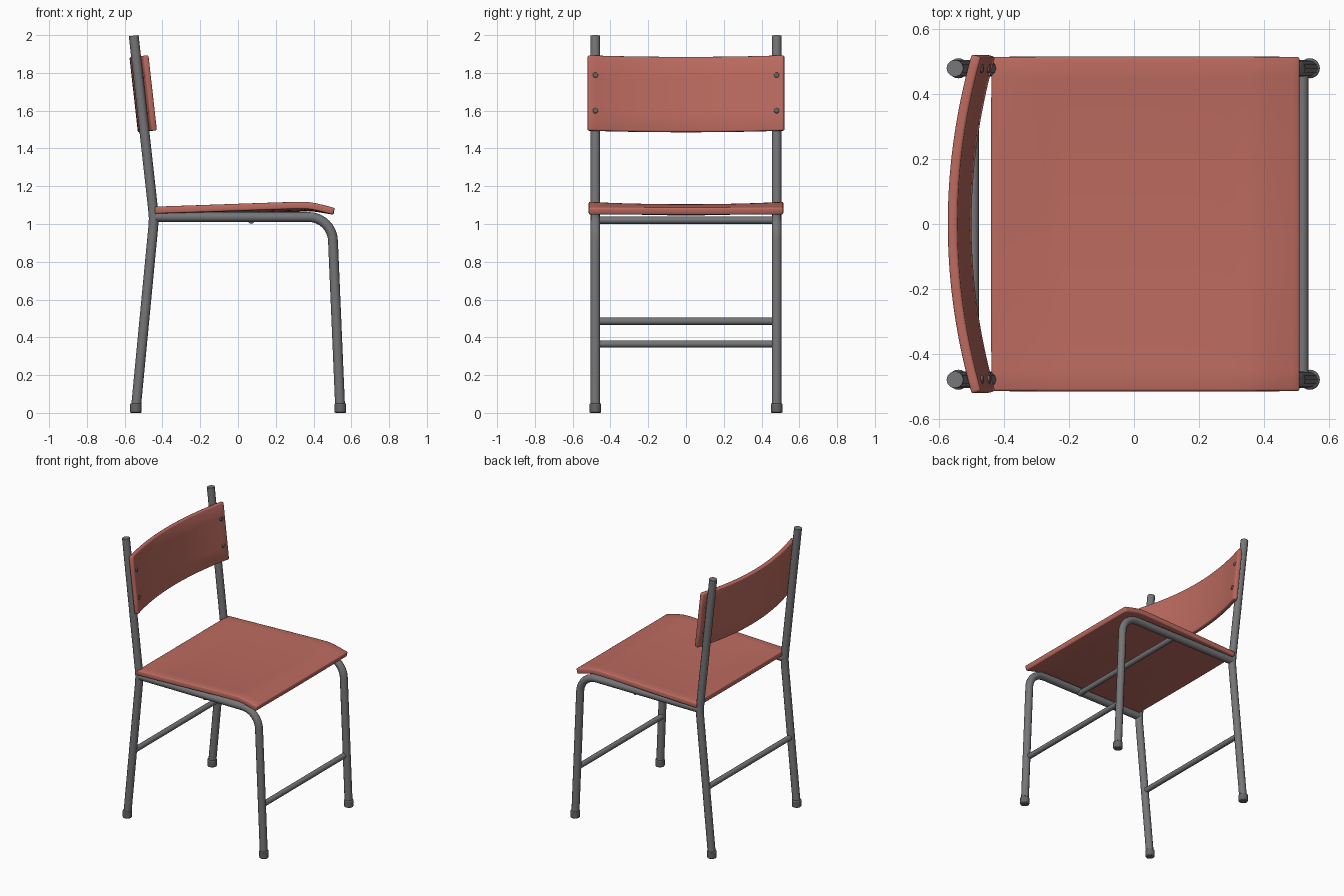
import bpy, bmesh, math
from mathutils import Vector

cube = bpy.data.objects.get("Cube")
if cube:
    bpy.data.objects.remove(cube, do_unlink=True)


def material(name, rgb):
    m = bpy.data.materials.new(name)
    m.use_nodes = True
    m.diffuse_color = (*rgb, 1)
    m.node_tree.nodes["Principled BSDF"].inputs["Base Color"].default_value = (*rgb, 1)
    return m


RED = material("terracotta red", (0.50, 0.145, 0.115))
GREY = material("steel grey", (0.18, 0.18, 0.19))
DARK = material("dark grey", (0.13, 0.13, 0.138))


def activate(obj):
    bpy.ops.object.select_all(action='DESELECT')
    obj.select_set(True)
    bpy.context.view_layer.objects.active = obj


def smooth(obj, angle=40):
    activate(obj)
    bpy.ops.object.shade_smooth_by_angle(angle=math.radians(angle))


def tube(name, points, radius):
    """Round steel tube along a path."""
    curve = bpy.data.curves.new(name, 'CURVE')
    curve.dimensions = '3D'
    curve.bevel_depth = radius
    curve.bevel_resolution = 4
    curve.use_fill_caps = True
    spline = curve.splines.new('POLY')
    spline.points.add(len(points) - 1)
    for p, co in zip(spline.points, points):
        p.co = (*co, 1)
    curve.materials.append(GREY)
    obj = bpy.data.objects.new(name, curve)
    bpy.context.collection.objects.link(obj)
    activate(obj)
    bpy.ops.object.convert(target='MESH')
    smooth(bpy.context.object)


def cylinder(name, a, b, radius, mat, bevel):
    """Short rounded cylinder from a to b."""
    a, b = Vector(a), Vector(b)
    bpy.ops.mesh.primitive_cylinder_add(vertices=20, radius=radius, depth=(b - a).length,
                                        location=(a + b) / 2)
    obj = bpy.context.object
    obj.name = name
    obj.rotation_euler = (b - a).to_track_quat('Z', 'Y').to_euler()
    obj.data.materials.append(mat)
    mod = obj.modifiers.new("edge", 'BEVEL')
    mod.width, mod.segments = bevel, 2
    smooth(obj)


def board(name, shape, nu, nv, thickness):
    """Bent plywood sheet: shape maps u, v in -1..1 to a point on its face."""
    bm = bmesh.new()
    bmesh.ops.create_grid(bm, x_segments=nu, y_segments=nv, size=1)
    for v in bm.verts:
        v.co = shape(v.co.x, v.co.y)
    mesh = bpy.data.meshes.new(name)
    bm.to_mesh(mesh)
    bm.free()
    mesh.materials.append(RED)
    obj = bpy.data.objects.new(name, mesh)
    bpy.context.collection.objects.link(obj)
    solid = obj.modifiers.new("thickness", 'SOLIDIFY')
    solid.thickness, solid.offset = thickness, -1
    edge = obj.modifiers.new("edge", 'BEVEL')
    edge.width, edge.segments = 0.007, 2
    edge.limit_method, edge.angle_limit = 'ANGLE', math.radians(50)
    smooth(obj)


# Seat: slopes up to a front roll, slightly dished in the middle
HALF = 0.515


def seat_shape(u, v):
    x = 0.036 + 0.476 * u
    rise = 1.092 + 0.036 * (x + 0.44)
    fall = 1.123 - 0.27 * (x - 0.375)
    soft = 0.012
    z = (rise + fall - math.sqrt((rise - fall) ** 2 + soft ** 2)) / 2
    dish = 0.016 * (1 - v * v) * min(1, 2.5 * (1 - abs(u)))
    return Vector((x, HALF * v, z - dish))


board("seat", seat_shape, 40, 16, 0.037)

# Backrest: leaning board curved from side to side
LEAN = math.atan2(0.045, 0.4)


def back_point(y, height, depth=0):
    d = -0.073 * (1 - (y / HALF) ** 2) + depth
    return Vector((-0.45 + d * math.cos(LEAN) - height * math.sin(LEAN), y,
                   1.695 + height * math.cos(LEAN) + d * math.sin(LEAN)))


board("backrest", lambda u, v: back_point(HALF * u, 0.2 * v), 28, 4, 0.03)

# Frame sides, feet and backrest screws
SIDE, R = 0.48, 0.026
for side, y in (("left", SIDE), ("right", -SIDE)):
    tube("back_post_" + side, [(-0.541, y, 0.02), (-0.449, y, 0.98), (-0.446, y, 1.03),
                               (-0.45, y, 1.08), (-0.552, y, 1.997)], R)
    bend = [(0.373 + 0.13 * math.sin(t), y, 0.907 + 0.13 * math.cos(t))
            for t in (i * math.pi / 20 for i in range(11))]
    tube("seat_rail_and_front_leg_" + side,
         [(-0.445, y, 1.037)] + bend + [(0.541, y, 0.02)], R)
    for end, x in (("back", -0.541), ("front", 0.542)):
        cylinder(end + "_foot_" + side, (x, y, 0), (x, y, 0.05), 0.031, DARK, 0.006)
    for level, h in (("upper", 0.095), ("lower", -0.095)):
        cylinder(level + "_screw_" + side, back_point(y, h, -0.045),
                 back_point(y, h, 0.006), 0.014, DARK, 0.004)

# Cross bars
for name, x, z in (("under_seat_bar", 0.07, 1.02), ("front_bar", 0.519, 0.365),
                   ("back_bar", -0.496, 0.485)):
    tube(name, [(x, -SIDE, z), (x, SIDE, z)], 0.019)
